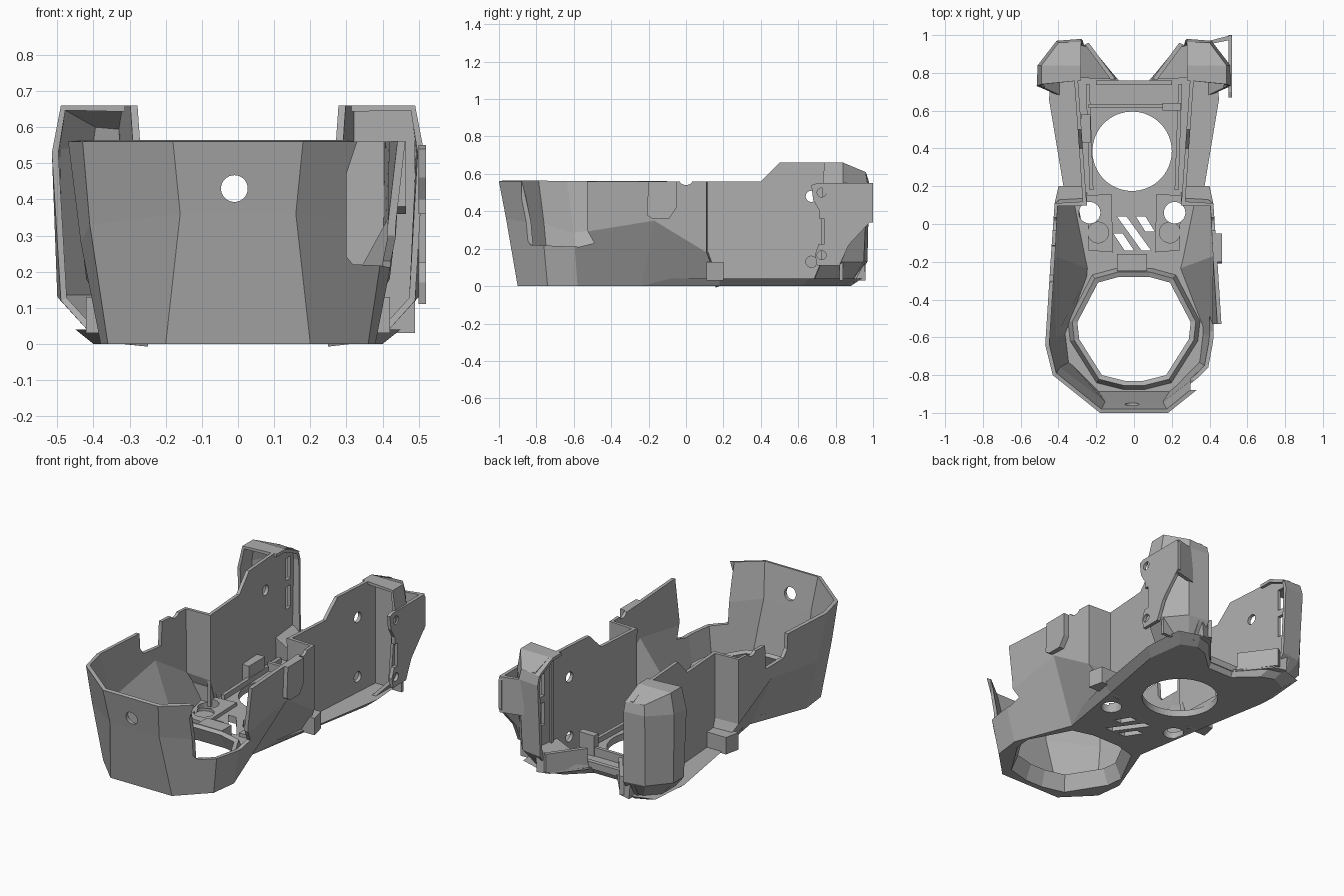
import bpy, bmesh, math
from mathutils import Vector

cube = bpy.data.objects.get("Cube")
if cube:
    bpy.data.objects.remove(cube)

grey = bpy.data.materials.new("matte_grey")
grey.use_nodes = True
grey.diffuse_color = (0.42, 0.42, 0.42, 1)
grey.node_tree.nodes["Principled BSDF"].inputs["Base Color"].default_value = (0.42, 0.42, 0.42, 1)


def finish(name, bm, closed=True):
    if closed:
        bmesh.ops.recalc_face_normals(bm, faces=bm.faces[:])
    mesh = bpy.data.meshes.new(name)
    bm.to_mesh(mesh)
    bm.free()
    mesh.materials.append(grey)
    obj = bpy.data.objects.new(name, mesh)
    bpy.context.collection.objects.link(obj)
    return obj


def loft(name, rings, loop=False, cyclic=False, caps=False):
    """Skin rings of points; loop closes each ring, cyclic joins last to first."""
    bm = bmesh.new()
    rows = [[bm.verts.new(p) for p in ring] for ring in rings]
    n = len(rows[0])
    for a, b in zip(rows, rows[1:] + (rows[:1] if cyclic else [])):
        for i in range(n if loop else n - 1):
            j = (i + 1) % n
            bm.faces.new((a[i], a[j], b[j], b[i]))
    if caps:
        bm.faces.new(rows[0])
        bm.faces.new(rows[-1])
    return finish(name, bm, loop)


def prism(name, pts, axis, lo, hi):
    """Extrude a 2D outline along x, y or z."""
    def place(p, d):
        return {"x": (d, *p), "y": (p[0], d, p[1]), "z": (*p, d)}[axis]
    return loft(name, [[place(p, d) for p in pts] for d in (lo, hi)], True, False, True)


def box(name, lo, hi):
    return prism(name, [(lo[0], lo[1]), (hi[0], lo[1]), (hi[0], hi[1]), (lo[0], hi[1])], "z", lo[2], hi[2])


def disc(u, v, r, n=32):
    return [(u + r * math.cos(k * math.tau / n), v + r * math.sin(k * math.tau / n)) for k in range(n)]


def rect(u0, v0, u1, v1):
    return [(u0, v0), (u1, v0), (u1, v1), (u0, v1)]


def both(half):
    """Complete a right-hand half outline with its mirror image."""
    return [(-p[0], *p[1:]) for p in reversed(half)] + list(half)


def flip(pts, s):
    return [(s * p[0], *p[1:]) for p in pts]


def bake(obj, cutters=(), thickness=0):
    """Thicken and cut, then keep the result as plain mesh."""
    if thickness:
        m = obj.modifiers.new("thickness", "SOLIDIFY")
        m.thickness, m.offset = thickness, -1
    for c in cutters:
        c.hide_render = True
        m = obj.modifiers.new("cut", "BOOLEAN")
        m.operation, m.solver, m.object = "DIFFERENCE", "EXACT", c
    deps = bpy.context.evaluated_depsgraph_get()
    deps.update()
    mesh = bpy.data.meshes.new_from_object(obj.evaluated_get(deps))
    obj.modifiers.clear()
    obj.data = mesh
    for c in cutters:
        bpy.data.objects.remove(c)


# Faceted front shell, ending in inward steps
low = [(.20, -.90, 0), (.36, -.74, 0), (.38, -.58, 0), (.25, -.24, 0), (.32, .18, 0), (.25, .18, 0)]
mid = [(.16, -.962, .36), (.41, -.77, .33), (.435, -.60, .28), (.44, -.17, .35), (.42, .11, .18), (.25, .12, .18)]
top = [(.18, -1, .56), (.43, -.80, .56), (.47, -.64, .56), (.44, -.17, .56), (.42, .11, .56), (.25, .12, .56)]
shell = loft("front_shell", [both(r) for r in (low, mid, top)])
bake(shell, [
    prism("cut_front_hole", disc(-.01, .43, .037), "y", -1.1, -.8),
    prism("cut_left_notch", [(-.88, .62), (-.88, .29), (-.83, .22), (-.57, .21),
                             (-.49, .23), (-.53, .30), (-.53, .62)], "x", .30, .6),
    prism("cut_right_notch", [(-.31, .62), (-.30, .47), (-.27, .43), (-.12, .42), (-.11, .62)], "x", -.6, -.3),
    prism("cut_rim_dip", disc(0, .58, .04), "x", -.6, .6)], .022)

# Floor plate with flared rear skirt
foot_low = [(.20, -.90), (.36, -.74), (.38, -.58), (.25, -.24), (.32, .18), (.40, .62), (.37, .84),
            (.28, .88), (.20, .85), (.08, .74)]
foot_top = [(.20, -.90), (.36, -.74), (.38, -.58), (.26, -.24), (.37, .18), (.45, .66), (.43, .90),
            (.30, .94), (.22, .92), (.08, .76)]
floor = loft("floor_plate", [[(x, y, z) for x, y in both(r)]
                             for r, z in ((foot_low, 0), (foot_top, .04))], True, False, True)

# Rounded six-sided opening in the floor
hexagon = both([(.05, -.83), (.17, -.80), (.29, -.61), (.30, -.52), (.19, -.31), (.08, -.28)])


def opening(scale, z):
    return [(x * scale, -.555 + (y + .555) * scale, z) for x, y in hexagon]


slots = [[(-.09, .04), (-.04, .04), (.09, -.14), (.04, -.14)],
         [(.01, .04), (.06, .04), (.11, -.04), (.06, -.04)],
         [(-.11, -.05), (-.06, -.05), (.0, -.14), (-.05, -.14)]]
bake(floor, [prism("cut_opening", [p[:2] for p in opening(1.13, 0)], "z", -.1, .2),
             prism("cut_round", disc(-.01, .385, .21, 64), "z", -.1, .2)]
     + [prism("cut_vent", s, "z", -.1, .2) for s in slots]
     + [prism("cut_port", disc(s * .225 - .01, .06, .057), "z", -.1, .2) for s in (1, -1)])
loft("opening_collar", [opening(1.13, 0), opening(1, .09), opening(1.09, .10), opening(1.19, .02)], True, True)

for s, side in ((1, "left"), (-1, "right")):
    # Raised floor pads with port and round recess
    pad = prism(side + "_floor_pad", flip([(.11, -.15), (.24, -.14), (.25, .15), (.12, .16)], s), "z", .035, .06)
    bake(pad, [prism("cut_port", disc(s * .225 - .01, .06, .057), "z", 0, .2),
               prism("cut_recess", disc(s * .19, -.045, .055), "z", .045, .2)])

    # Tall rear side wall, spreading toward the back
    wall = prism(side + "_rear_wall", [(.10, .02), (.10, .56), (.40, .56), (.50, .66), (.84, .66),
                                       (.96, .61), (.96, .13), (.90, .02)], "x", 0, .02)
    for v in wall.data.vertices:
        v.co.x = s * (.25 + v.co.x + .07 * (v.co.y - .10))
    if s < 0:
        wall.data.flip_normals()
    cuts = [prism("cut_hole", disc(.67, .48, .03), "x", -.5, .5),
            prism("cut_slot", rect(.88, .28, .93, .41), "x", -.5, .5),
            prism("cut_slot", rect(.88, .45, .93, .58), "x", -.5, .5)]
    if s > 0:
        cuts.append(prism("cut_low_hole", disc(.67, .13, .03), "x", -.5, .5))
    bake(wall, cuts)

    # Hollow rear corner, open toward the front
    rings = [
        [(.40, .68, .02), (.40, .82, .02), (.34, .88, .02), (.27, .90, .02)],
        [(.49, .72, .12), (.50, .83, .13), (.40, .95, .13), (.27, .97, .13)],
        [(.515, .73, .53), (.51, .84, .54), (.41, .97, .55), (.28, .98, .55)],
        [(.49, .74, .66), (.49, .84, .66), (.40, .96, .61), (.28, .965, .60)],
        [(.28, .76, .66), (.28, .84, .66), (.28, .96, .605), (.275, .965, .60)]]
    order = 1 if s > 0 else -1
    corner = loft(side + "_rear_corner", [flip(r, s)[::order] for r in rings])
    bake(corner, (), .018)

    # Sloped inner foot and its ridge
    foot = [(.09, .77), (.23, .94), (.30, .96), (.30, .78)]
    loft(side + "_rear_foot", [flip([(x, y, .03) for x, y in foot], s),
                               flip([(x + .01, y - .005, .06 + .5 * max(0, x - .09)) for x, y in foot], s)],
         True, False, True)
    prism(side + "_foot_ridge", flip([(.10, .77), (.12, .76), (.26, .95), (.24, .96)], s), "z", .04, .15)

    # Low shelf behind the step, and inner rib
    prism(side + "_step_shelf", flip([(.26, .11), (.42, .11), (.40, .20), (.26, .20)], s), "z", .03, .13)
    prism(side + "_floor_rib", flip([(.215, .18), (.235, .18), (.255, .74), (.235, .74)], s), "z", .03, .07)

# Solid front panel of the left rear corner
box("left_corner_panel", (.29, .82, .03), (.49, .84, .655))

# Mounting flange with holes and slot
flange = prism("mounting_flange", [(.67, .54), (.70, .55), (.99, .55), (1.0, .53), (1.0, .36), (.87, .22), (.82, .11),
                                   (.70, .11), (.69, .17), (.715, .24), (.715, .40), (.68, .46)], "x", .50, .52)
bake(flange, [prism("cut_bolt", disc(.725, z, .024), "x", .4, .6) for z in (.50, .165)]
     + [prism("cut_slot", rect(.71, .225, .74, .36), "x", .4, .6)])
prism("flange_web", [(.38, .965), (.39, .95), (.515, .975), (.515, 1.0)], "z", .34, .55)

# Outer bracket on the left of the shell
prism("side_bracket", [(-.20, .56), (-.21, .38), (-.18, .36), (-.09, .36), (-.05, .42), (-.05, .56)], "x", .42, .465)

# Rear cross bar, neck block and small clips
box("rear_cross_bar", (-.24, .615, .03), (.15, .635, .09))
box("rear_cross_lip", (-.20, .735, .03), (.20, .76, .07))
box("neck_block", (-.09, -.25, .03), (.07, -.16, .10))
box("left_clip", (.15, .60, .03), (.25, .64, .16))
box("right_clip", (-.28, .43, .03), (-.23, .58, .14))
